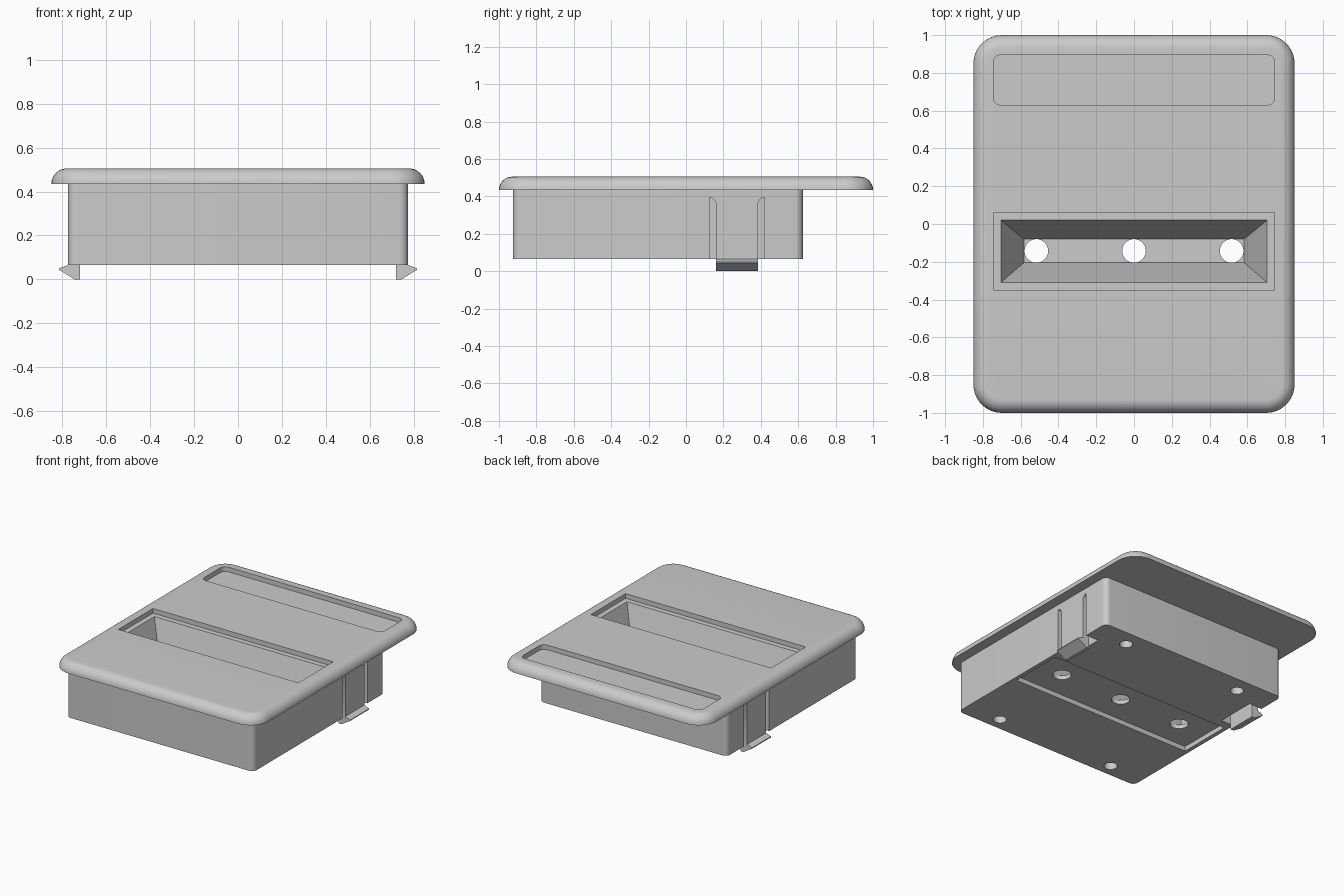
import bpy, bmesh, math

if "Cube" in bpy.data.objects:
    bpy.data.objects.remove(bpy.data.objects["Cube"])

grey = bpy.data.materials.new("plain grey")
grey.diffuse_color = (0.6, 0.6, 0.6, 1)
grey.use_nodes = True
grey.node_tree.nodes["Principled BSDF"].inputs["Base Color"].default_value = grey.diffuse_color


def ring(x, y0, y1, r, z, seg=10):
    """Rectangle symmetric in x, with rounded corners if r > 0."""
    if r <= 0:
        return [(x, y1, z), (-x, y1, z), (-x, y0, z), (x, y0, z)]
    pts = []
    corners = [(x - r, y1 - r), (r - x, y1 - r), (r - x, y0 + r), (x - r, y0 + r)]
    for k, (cx, cy) in enumerate(corners):
        for i in range(seg + 1):
            a = (k + i / seg) * math.pi / 2
            pts.append((cx + r * math.cos(a), cy + r * math.sin(a), z))
    return pts


def loft(name, rings):
    """Closed solid through a stack of matching rings."""
    bm = bmesh.new()
    rows = [[bm.verts.new(p) for p in r] for r in rings]
    n = len(rows[0])
    for a, b in zip(rows, rows[1:]):
        for i in range(n):
            j = (i + 1) % n
            bm.faces.new((a[i], a[j], b[j], b[i]))
    bm.faces.new(rows[0][::-1])
    bm.faces.new(rows[-1])
    bmesh.ops.recalc_face_normals(bm, faces=bm.faces)
    me = bpy.data.meshes.new(name)
    bm.to_mesh(me)
    bm.free()
    me.materials.append(grey)
    ob = bpy.data.objects.new(name, me)
    bpy.context.collection.objects.link(ob)
    return ob


def disc(x, y, r, z, n=32):
    return [(x + r * math.cos(i * math.tau / n), y + r * math.sin(i * math.tau / n), z)
            for i in range(n)]


def combine(target, tool, op):
    """Apply a boolean and discard the tool."""
    bpy.context.view_layer.objects.active = target
    m = target.modifiers.new("bool", 'BOOLEAN')
    m.operation, m.solver, m.object = op, 'EXACT', tool
    bpy.ops.object.modifier_apply(modifier=m.name)
    bpy.data.objects.remove(tool, do_unlink=True)


def cut(*rings):
    combine(housing, loft("cutter", rings), 'DIFFERENCE')


# Cover plate with a quarter-round top edge
R, TOP = 0.07, 0.505
steps = [i * math.pi / 16 for i in range(9)]
housing = loft("housing", [
    ring(0.85 - R * (1 - math.cos(a)), -1 + R * (1 - math.cos(a)),
         1 - R * (1 - math.cos(a)), 0.15 - R * (1 - math.cos(a)),
         TOP - R + R * math.sin(a)) for a in steps])

# Box body below the plate
body = loft("body", [ring(0.775, -0.925, 0.625, 0.04, z) for z in (0.065, 0.46)])
combine(housing, body, 'UNION')

# Shallow recesses: rear label, pocket surround, underside panel
cut(ring(0.745, 0.63, 0.895, 0.04, 0.47), ring(0.745, 0.63, 0.895, 0.04, 0.6))
cut(ring(0.745, -0.35, 0.06, 0, 0.47), ring(0.745, -0.35, 0.06, 0, 0.6))
cut(ring(0.745, -0.35, 0.06, 0, 0.0), ring(0.745, -0.35, 0.06, 0, 0.1))

# Tapered pocket, with its wall slope carried on above the opening
cut(ring(0.583, -0.205, -0.08, 0, 0.13), ring(0.705, -0.31, 0.02, 0, 0.47),
    ring(0.705, -0.31, 0.02, 0, 0.49))

# Three through holes and four blind screw holes
for x in (-0.517, 0, 0.517):
    cut(disc(x, -0.1425, 0.0625, 0.05), disc(x, -0.1425, 0.0625, 0.2))
for x in (-0.49, 0.49):
    for y in (-0.83, 0.5):
        cut(disc(x, y, 0.045, 0.0), disc(x, y, 0.045, 0.25))

# Spring clips: two slots, a gap behind the tongue, and a hook below
hook = [(0.72, 0), (0.745, 0), (0.815, 0.043), (0.815, 0.05), (0.775, 0.065),
        (0.775, 0.08), (0.72, 0.08)]
slot = [(0.0, 0.0), (0.0, 0.395), (0.012, 0.392), (0.025, 0.383), (0.035, 0.365), (0.035, 0.0)]
for s in (-1, 1):
    for y, d in ((0.125, 1), (0.42, -1)):
        cut(*[[(s * x, y + d * u, z) for u, z in slot] for x in (0.67, 0.9)])
    cut(*[[(s * x, y, z) for x, y in ((0.67, 0.13), (0.72, 0.13), (0.72, 0.415), (0.67, 0.415))]
          for z in (0.0, 0.365)])
    clip = loft("clip", [[(s * x, y, z) for x, z in hook] for y in (0.16, 0.385)])
    combine(housing, clip, 'UNION')

bpy.ops.object.select_all(action='DESELECT')
housing.select_set(True)
bpy.context.view_layer.objects.active = housing
bpy.ops.object.shade_smooth_by_angle(angle=math.radians(30))
